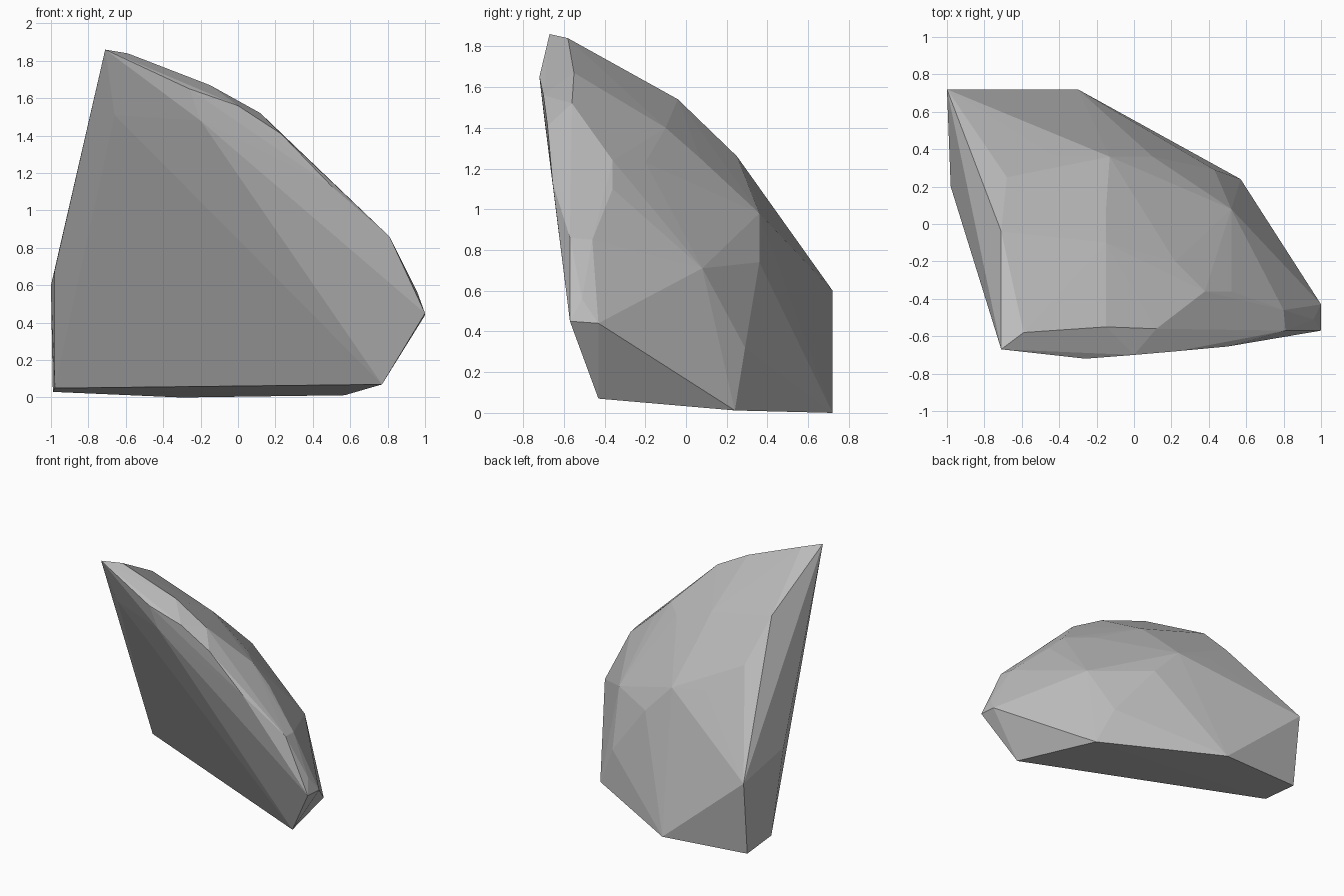
import bpy, bmesh

# Wedge-shaped rock: the convex hull of its corner points
base = [(-0.98, 0.35, 0.05), (0.77, -0.43, 0.07), (0.57, 0.24, 0.012),
        (-0.30, 0.72, 0.0), (-0.99, 0.66, 0.03)]
left_side = [(-1.0, 0.72, 0.60), (-0.98, 0.20, 0.68), (-0.71, -0.04, 1.54)]
front_ridge = [(-0.71, -0.67, 1.86), (-0.59, -0.58, 1.84), (-0.66, -0.54, 1.51),
               (-0.20, -0.70, 1.48), (-0.26, -0.72, 1.65), (0.0, -0.70, 1.56),
               (0.23, -0.68, 1.41), (0.50, -0.655, 1.13), (0.81, -0.57, 0.86),
               (1.0, -0.57, 0.45), (1.0, -0.43, 0.44), (0.96, -0.51, 0.56)]
dome = [(-0.15, -0.55, 1.67), (0.12, -0.56, 1.52), (-0.42, -0.32, 1.61),
        (-0.15, -0.10, 1.40), (0.38, -0.36, 1.24), (0.22, -0.20, 1.23),
        (0.52, -0.36, 1.10), (0.80, -0.46, 0.85), (0.38, -0.08, 0.97),
        (0.52, 0.08, 0.71), (-0.15, 0.07, 1.25), (-0.68, 0.25, 1.26),
        (-0.42, 0.36, 1.04), (-0.13, 0.36, 0.98), (0.10, 0.36, 0.74),
        (0.43, 0.29, 0.32)]

bm = bmesh.new()
for p in base + left_side + front_ridge + dome:
    bm.verts.new(p)
hull = bmesh.ops.convex_hull(bm, input=bm.verts[:])
spare = {g for g in hull["geom_interior"] + hull["geom_unused"]
         if isinstance(g, bmesh.types.BMVert)}
bmesh.ops.delete(bm, geom=list(spare), context='VERTS')
bmesh.ops.recalc_face_normals(bm, faces=bm.faces[:])

mesh = bpy.data.meshes.new("rock")
bm.to_mesh(mesh)
bm.free()
rock = bpy.data.objects.new("rock", mesh)
bpy.context.collection.objects.link(rock)

# Single stone grey
grey = bpy.data.materials.new("stone grey")
grey.diffuse_color = (0.5, 0.5, 0.5, 1)
mesh.materials.append(grey)
